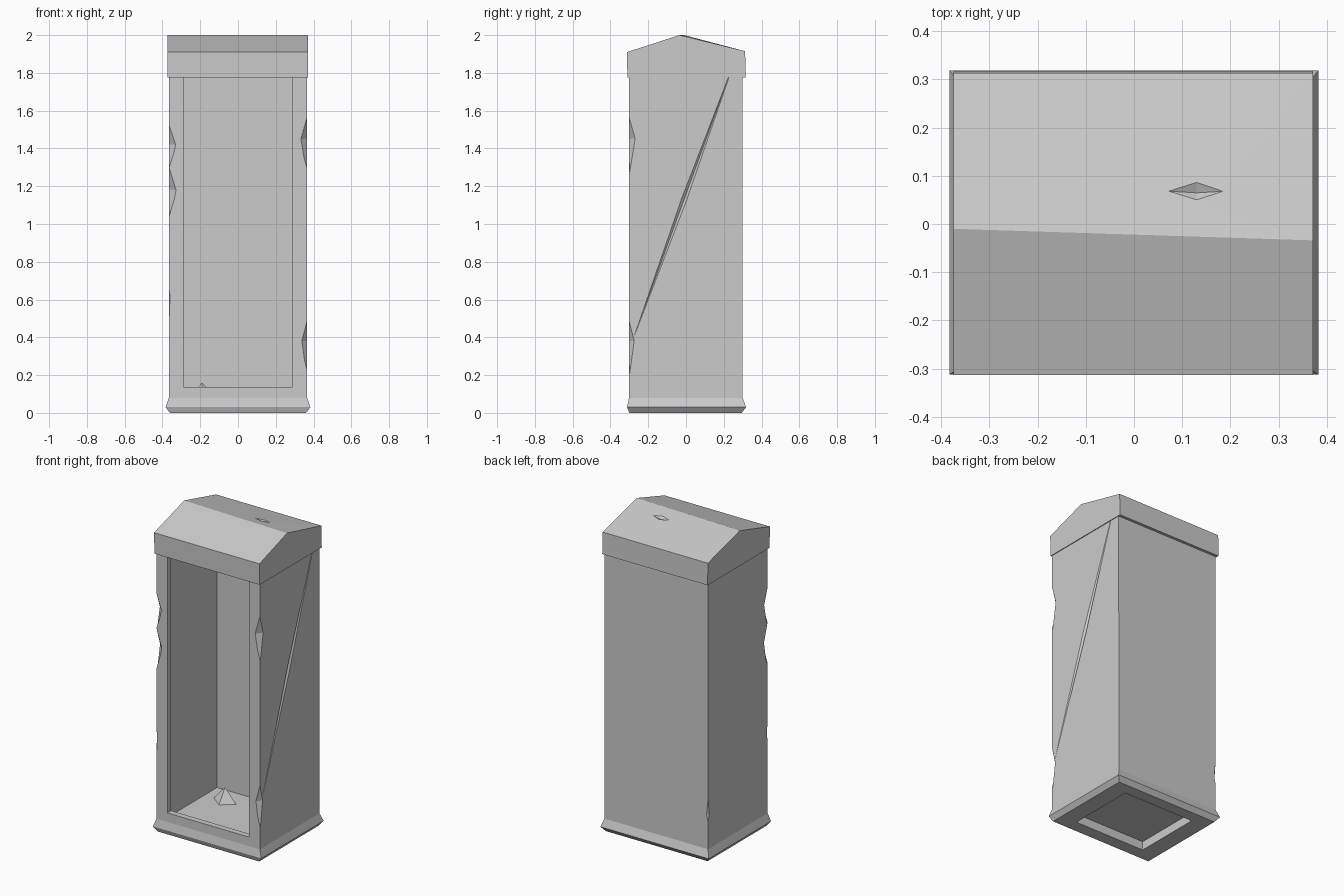
import bpy, bmesh
from mathutils import Matrix, Vector

if "Cube" in bpy.data.objects:
    bpy.data.objects.remove(bpy.data.objects["Cube"])


def make(name, bm):
    bmesh.ops.recalc_face_normals(bm, faces=bm.faces)
    me = bpy.data.meshes.new(name)
    bm.to_mesh(me)
    bm.free()
    ob = bpy.data.objects.new(name, me)
    bpy.context.collection.objects.link(ob)
    return ob


def box(name, lo, hi):
    bm = bmesh.new()
    lo, hi = Vector(lo), Vector(hi)
    bmesh.ops.create_cube(bm, size=1, matrix=Matrix.Translation((lo + hi) / 2)
                          @ Matrix.Diagonal((*(hi - lo), 1)))
    return make(name, bm)


def diamond(name, loc, half, rx=0.0):
    bm = bmesh.new()
    bmesh.ops.create_uvsphere(bm, u_segments=4, v_segments=2, radius=1)
    m = Matrix.Translation(loc) @ Matrix.Rotation(rx, 4, 'X') @ Matrix.Diagonal((*half, 1))
    bmesh.ops.transform(bm, matrix=m, verts=bm.verts)
    return make(name, bm)


def cut(ob, cutters):
    for c in cutters:
        c.hide_render = True
        mod = ob.modifiers.new("cut", 'BOOLEAN')
        mod.operation, mod.solver, mod.object = 'DIFFERENCE', 'EXACT', c
        bpy.context.view_layer.objects.active = ob
        bpy.ops.object.modifier_apply(modifier=mod.name)
        bpy.data.objects.remove(c)


# Body: stacked rectangles (half width, front, back, height) with a flared foot
bm = bmesh.new()
prev = None
for x, f, b, z in ((.36, -.30, .295, 0), (.383, -.312, .318, .03),
                   (.366, -.302, .30, .08), (.366, -.302, .298, 1.80)):
    ring = [bm.verts.new(p) for p in ((-x, f, z), (x, f, z), (x, b, z), (-x, b, z))]
    if prev:
        for i in range(4):
            j = (i + 1) % 4
            bm.faces.new((prev[i], prev[j], ring[j], ring[i]))
    else:
        bm.faces.new(ring)
    prev = ring
bm.faces.new(prev)
body = make("booth_body", bm)

# Room, front doorway and recess under the floor
cut(body, [
    box("room_cutter", (-.335, -.265, .07), (.335, .268, 1.95)),
    box("doorway_cutter", (-.288, -.5, .138), (.288, -.2, 1.95)),
    box("underside_cutter", (-.25, -.22, -.1), (.25, .22, .055)),
])

# Chipped corners and the diagonal crack in the right wall
chips = [(-.372, -.305, 1.42, .045, .16), (-.370, -.305, 1.18, .045, .18),
         (-.372, -.308, .62, .018, .2), (.372, -.308, 1.45, .045, .2),
         (.372, -.308, .38, .04, .2), (-.372, .308, .30, .025, .16)]
cut(body, [diamond("chip_cutter", (x, y, z), (w, w, h), rx=.06) for x, y, z, w, h in chips])
cut(body, [diamond("crack_cutter", (.366, -.01, 1.13), (.012, .014, .78), rx=-.35)])

# Roof: five-sided gable profile running across the width, ridge slightly skewed
bm = bmesh.new()
profile = ((-.31, 1.775), (-.313, 1.91), (-.022, 2.0), (.313, 1.915), (.316, 1.775))
ends = []
for x, skew in ((-.374, .012), (.371, -.012)):
    ends.append([bm.verts.new((x, y + (skew if z == 2.0 else 0), z)) for y, z in profile])
for e in ends:
    bm.faces.new(e)
for i in range(5):
    j = (i + 1) % 5
    bm.faces.new((ends[0][i], ends[0][j], ends[1][j], ends[1][i]))
roof = make("gable_roof", bm)
cut(roof, [diamond("dent_cutter", (.13, .07, 1.985), (.09, .03, .022), rx=-.25)])

# Small broken lump on the floor in the back corner
rubble = diamond("floor_rubble", (-.19, .14, .07), (.08, .06, .09))
cut(rubble, [box("trim_cutter", (-1, -1, -1), (1, 1, .065))])
